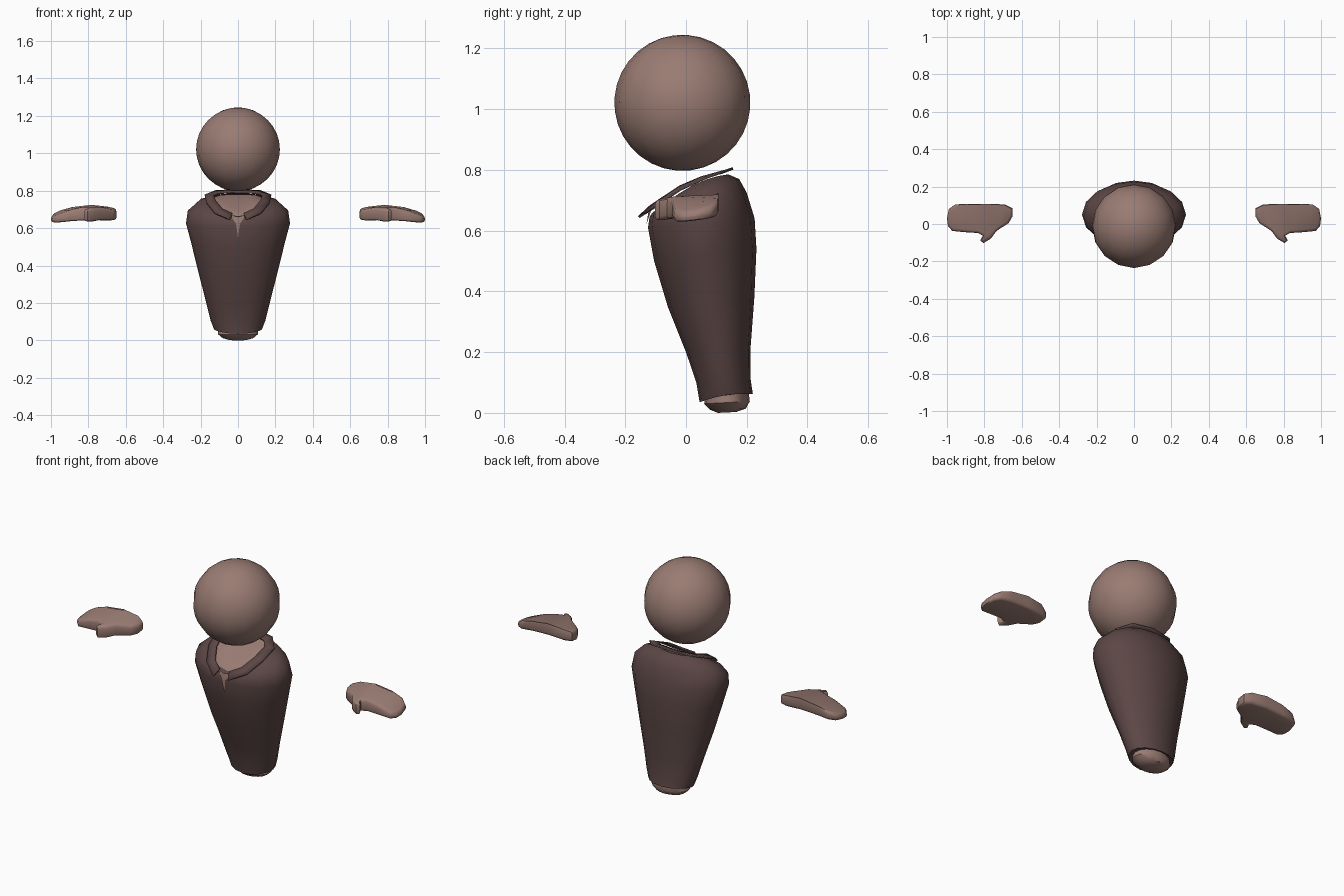
import bpy, bmesh, math

if "Cube" in bpy.data.objects:
    bpy.data.objects.remove(bpy.data.objects["Cube"])


def material(name, rgb):
    m = bpy.data.materials.new(name)
    m.diffuse_color = (*rgb, 1)
    m.use_nodes = True
    m.node_tree.nodes["Principled BSDF"].inputs["Base Color"].default_value = m.diffuse_color
    return m


SKIN = material("skin", (0.32, 0.20, 0.17))
COAT = material("dark coat", (0.105, 0.062, 0.06))
SEG = 16


def finish(name, bm, mat, angle=40):
    bmesh.ops.recalc_face_normals(bm, faces=bm.faces[:])
    mesh = bpy.data.meshes.new(name)
    bm.to_mesh(mesh)
    bm.free()
    ob = bpy.data.objects.new(name, mesh)
    bpy.context.collection.objects.link(ob)
    mesh.materials.append(mat)
    bpy.ops.object.select_all(action='DESELECT')
    ob.select_set(True)
    bpy.context.view_layer.objects.active = ob
    bpy.ops.object.shade_smooth_by_angle(angle=math.radians(angle))
    return ob


def loft(name, rings, mat, cap_start=False, cap_end=False, angle=40):
    """Tilted oval rings: front y, front z, back y, back z, half width, lift of the sides."""
    bm = bmesh.new()
    loops = []
    for yf, zf, yb, zb, hw, lift in rings:
        loop = []
        for i in range(SEG):
            a = 2 * math.pi * i / SEG
            t = (1 - math.cos(a)) / 2
            loop.append(bm.verts.new((hw * math.sin(a), yf + (yb - yf) * t,
                                      zf + (zb - zf) * t + lift * math.sin(a) ** 2)))
        loops.append(loop)
    for a, b in zip(loops, loops[1:]):
        for i in range(SEG):
            j = (i + 1) % SEG
            bm.faces.new((a[i], a[j], b[j], b[i]))
    if cap_start:
        bm.faces.new(loops[0])
    if cap_end:
        bm.faces.new(loops[-1])
    return finish(name, bm, mat, angle)


# Head: slightly tipped ball
bpy.ops.mesh.primitive_uv_sphere_add(segments=16, ring_count=16, radius=0.224,
                                     location=(0, -0.012, 1.021),
                                     rotation=(math.radians(7), 0, 0))
head = bpy.context.object
head.name = "head"
head.data.materials.append(SKIN)
bpy.ops.object.shade_smooth_by_angle(angle=math.radians(60))

# Coat: hem lip, flaring body, shoulders, neck opening
loft("coat", [
    (0.064, 0.048, 0.205, 0.068, 0.100, 0),
    (0.045, 0.035, 0.220, 0.062, 0.128, 0.01),
    (0.034, 0.100, 0.213, 0.110, 0.146, 0),
    (0.000, 0.200, 0.213, 0.220, 0.172, 0),
    (-0.060, 0.350, 0.225, 0.380, 0.212, 0),
    (-0.105, 0.500, 0.232, 0.540, 0.250, 0),
    (-0.125, 0.610, 0.226, 0.640, 0.278, 0),
    (-0.120, 0.645, 0.200, 0.725, 0.268, 0.01),
    (-0.110, 0.660, 0.175, 0.770, 0.215, 0.025),
    (-0.095, 0.664, 0.140, 0.785, 0.150, 0.025),
], COAT, angle=50)

# Body showing in the neck opening and under the hem
loft("neck", [
    (-0.100, 0.655, 0.140, 0.775, 0.155, 0.020),
    (-0.092, 0.667, 0.130, 0.781, 0.140, 0.022),
    (-0.040, 0.700, 0.080, 0.765, 0.070, 0.012),
], SKIN, cap_end=True)
loft("body_base", [
    (0.064, 0.060, 0.205, 0.080, 0.105, 0),
    (0.060, 0.030, 0.210, 0.038, 0.108, 0),
    (0.080, 0.010, 0.197, 0.014, 0.082, 0),
    (0.105, 0.000, 0.165, 0.003, 0.045, 0),
], SKIN, cap_start=True, cap_end=True)

# V-shaped opening below the collar
bm = bmesh.new()
pts = [(-0.045, -0.113, 0.672), (-0.010, -0.130, 0.622), (0, -0.120, 0.545),
       (0.010, -0.130, 0.622), (0.045, -0.113, 0.672), (0, -0.124, 0.660)]
v = [bm.verts.new(p) for p in pts]
for f in ((0, 1, 5), (1, 3, 5), (1, 2, 3), (3, 4, 5)):
    bm.faces.new([v[i] for i in f])
finish("chest_opening", bm, SKIN)

# Collar: outer and inner edge from the back middle to the front tip, mirrored
outer = [(0, 0.155, 0.805), (0.12, 0.137, 0.799), (0.178, 0.07, 0.776),
         (0.168, -0.02, 0.735), (0.125, -0.10, 0.680), (0.045, -0.155, 0.645)]
inner = [(0, 0.115, 0.790), (0.09, 0.10, 0.787), (0.13, 0.05, 0.775),
         (0.118, -0.02, 0.745), (0.082, -0.085, 0.702), (0.030, -0.120, 0.678)]
bm = bmesh.new()
for s in (-1, 1):
    rows = [[bm.verts.new((s * x, y, z)) for x, y, z in row] for row in (outer, inner)]
    for i in range(len(outer) - 1):
        q = (rows[0][i], rows[0][i + 1], rows[1][i + 1], rows[1][i])
        bm.faces.new(q if s > 0 else q[::-1])
bmesh.ops.remove_doubles(bm, verts=bm.verts[:], dist=1e-4)
collar = finish("collar", bm, COAT, 30)
solid = collar.modifiers.new("thickness", 'SOLIDIFY')
solid.thickness = 0.008
solid.offset = 0

# Hands: mitten outline with thumb, arched along its length
outline = [(0.65, 0.085), (0.69, 0.105), (0.785, 0.107), (0.89, 0.107), (0.955, 0.105),
           (0.99, 0.08), (1.0, 0.03), (0.995, -0.01), (0.972, -0.037), (0.90, -0.044),
           (0.835, -0.048), (0.808, -0.062), (0.822, -0.088), (0.805, -0.102),
           (0.765, -0.078), (0.735, -0.037), (0.67, 0.005), (0.65, 0.04)]


def hand(name, s):
    bm = bmesh.new()
    top, low = [], []
    for x, y in outline:
        arch = 1.3 * (x - 0.79) ** 2
        zt = 0.717 - arch + 0.15 * y
        zb = 0.645 - 0.3 * arch + 0.12 * y
        top.append(bm.verts.new((s * x, y, zt)))
        low.append(bm.verts.new((s * x, y, zb)))
    n = len(outline)
    caps = [bm.faces.new(top), bm.faces.new(low[::-1])]
    for i in range(n):
        j = (i + 1) % n
        bm.faces.new((top[i], low[i], low[j], top[j]))
    bmesh.ops.recalc_face_normals(bm, faces=bm.faces[:])
    rim = list({e for f in caps for e in f.edges})
    bmesh.ops.bevel(bm, geom=rim, offset=0.014, segments=2, profile=0.5,
                    affect='EDGES', clamp_overlap=True)
    bmesh.ops.triangulate(bm, faces=[f for f in bm.faces if len(f.verts) > 4])
    finish(name, bm, SKIN, 45)


hand("right_hand", -1)
hand("left_hand", 1)
